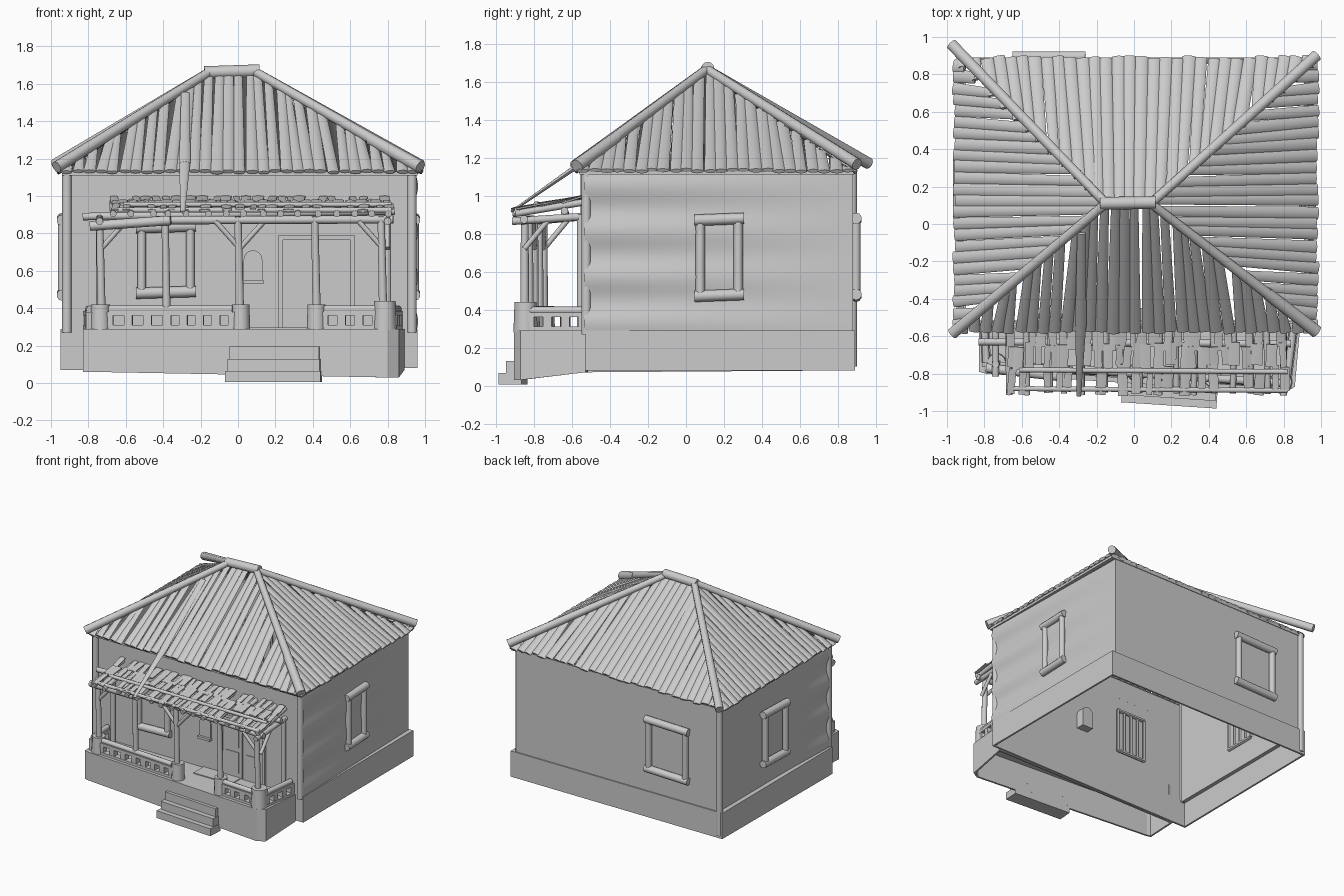
import bpy, bmesh, math, random
from mathutils import Vector as V, Matrix

if "Cube" in bpy.data.objects:
    bpy.data.objects.remove(bpy.data.objects["Cube"])
random.seed(4)
rnd = random.uniform


def finish(name, bm, smooth=True):
    me = bpy.data.meshes.new(name)
    bm.to_mesh(me)
    bm.free()
    ob = bpy.data.objects.new(name, me)
    bpy.context.collection.objects.link(ob)
    if smooth:
        bpy.ops.object.select_all(action='DESELECT')
        ob.select_set(True)
        bpy.context.view_layer.objects.active = ob
        bpy.ops.object.shade_smooth_by_angle(angle=math.radians(50))
    return ob


def tube(bm, a, b, r, r2=None, flat=1, n=10):
    a, b = V(a), V(b)
    d = b - a
    w = d.normalized()
    s = w.cross(V((0, 0, 1)))
    s = s.normalized() if s.length > .05 else V((1, 0, 0))
    m = Matrix((s, s.cross(w) * flat, w)).transposed().to_4x4()
    m.translation = (a + b) / 2
    bmesh.ops.create_cone(bm, cap_ends=True, segments=n, radius1=r,
                          radius2=r if r2 is None else r2, depth=d.length, matrix=m)


def box(bm, lo, hi, rot=0):
    lo, hi = V(lo), V(hi)
    m = (Matrix.Translation((lo + hi) / 2) @ Matrix.Rotation(rot, 4, 'Z')
         @ Matrix.Diagonal((*(hi - lo), 1)))
    bmesh.ops.create_cube(bm, size=1, matrix=m)


def shell(name, outline, z1, thick, cap=False):
    """Upright band over an outline of (x, y, bottom z), open below."""
    bm = bmesh.new()
    lo = [bm.verts.new(p) for p in outline]
    hi = [bm.verts.new((p[0], p[1], z1)) for p in outline]
    for i in range(len(lo)):
        j = (i + 1) % len(lo)
        bm.faces.new((lo[i], lo[j], hi[j], hi[i]))
    if cap:
        bm.faces.new(hi)
    ob = finish(name, bm, False)
    mod = ob.modifiers.new('thickness', 'SOLIDIFY')
    mod.thickness, mod.offset, mod.use_even_offset = thick, -1, True
    return ob


def fy(x):  # skewed front edge of the porch
    return -.80 - .066 * (x + .8)


# plinths and walls
shell('house_plinth', [(-.95, -.53, .07), (.96, -.53, .08), (.96, .89, .08), (-.95, .89, .08)], .29, .015)
bm = bmesh.new()
for lo, hi in (((-.95, -.53), (-.90, .89)), ((.91, -.53), (.96, .89))):
    box(bm, (*lo, .275), (*hi, .29))
finish('plinth_ledges', bm, False)
shell('porch_plinth', [(-.83, -.53, .07), (-.83, -.79, .06), (-.79, fy(-.79), .06), (.80, fy(.8), .03),
                       (.86, -.87, .03), (.89, -.53, .07)], .29, .015, True)
shell('walls', [(-.91, -.53, .27), (.92, -.53, .27), (.92, .88, .27), (-.91, .88, .27)], 1.115, .012)

# uneven plaster on the side walls, fading to the back
for side, name in ((1, 'right_plaster'), (-1, 'left_plaster')):
    bm = bmesh.new()
    g = []
    for i in range(33):
        row = []
        for j in range(11):
            y, z = -.535 + 1.415 * j / 10, .29 + .82 * i / 32
            fade = max(0, 1 - j / 10)
            wave = .5 + .5 * math.sin((z - .29) * 26 + .6)
            bulge = (.016 + .024 * wave) * fade if side > 0 else .025 * wave * max(0, 1 - j / 4)
            row.append(bm.verts.new((side * ((.923 if side > 0 else .913) + bulge), y, z)))
        g.append(row)
    for i in range(32):
        for j in range(10):
            q = (g[i][j], g[i][j + 1], g[i + 1][j + 1], g[i + 1][j])
            bm.faces.new(q if side > 0 else q[::-1])
    finish(name, bm)

# corner posts
bm = bmesh.new()
for x, y, z0 in ((-.915, -.53, .27), (.93, -.525, .27), (-.915, .875, .1)):
    tube(bm, (x, y, z0), (x, y, 1.13), .026)
finish('corner_posts', bm)


# windows: log surround outside the plaster, inner frame and bars inside
def window(name, c, u, n, hw, z0=.47, z1=.87):
    bm = bmesh.new()
    c, u, n = V(c), V(u), V(n)
    up = V((0, 0, 1))
    o = c + n * .015
    for z in (z0, z1):
        tube(bm, o - u * (hw + .03) + up * z, o + u * (hw + .03) + up * (z + .01), .03)
    for s in (-1, 1):
        tube(bm, o + u * hw * s + up * z0, o + u * hw * s + up * z1, .024)
    q = c - n * .035
    for k in range(5):
        p = q + u * hw * (-1 + .5 * k)
        tube(bm, p + up * z0, p + up * z1, .012, n=6)
    for z in (z0, z1):
        tube(bm, q - u * hw + up * z, q + u * hw + up * z, .015, n=6)
    finish(name, bm)


window('front_window', (-.385, -.53, 0), (1, 0, 0), (0, -1, 0), .13, .48, .83)
window('back_window', (-.455, .88, 0), (1, 0, 0), (0, 1, 0), .165)
window('left_window', (-.925, .19, 0), (0, 1, 0), (-1, 0, 0), .13)
window('right_window', (.93, .175, 0), (0, 1, 0), (1, 0, 0), .10)

# double door with panels and threshold
bm = bmesh.new()
for lo, hi in (((.215, .29), (.24, .78)), ((.60, .29), (.625, .78)), ((.215, .765), (.625, .79))):
    box(bm, (lo[0], -.55, lo[1]), (hi[0], -.52, hi[1]))
for x0, x1 in ((.24, .415), (.425, .60)):
    box(bm, (x0, -.538, .29), (x1, -.525, .77))
    for z0, z1 in ((.33, .50), (.54, .73)):
        box(bm, (x0 + .03, -.543, z0), (x1 - .03, -.53, z1))
box(bm, (.06, -.66, .285), (.40, -.52, .297))
finish('double_door', bm, False)

# arched niche beside the door
bm = bmesh.new()
pts = [(.03, .54), (.13, .54)] + [(.08 + .05 * math.cos(a * math.pi / 8), .66 + .05 * math.sin(a * math.pi / 8)) for a in range(9)]
f = bm.faces.new([bm.verts.new((x, -.54, z)) for x, z in pts])
new = bmesh.ops.extrude_face_region(bm, geom=[f])['geom']
bmesh.ops.translate(bm, vec=(0, .09, 0), verts=[v for v in new if isinstance(v, bmesh.types.BMVert)])
box(bm, (.025, -.56, .53), (.135, -.53, .55))
finish('arched_niche', bm)

# front steps, skewed like the porch edge
bm = bmesh.new()
for k in range(3):
    box(bm, (-.065 + .01 * k, -.97 + .04 * k, .005 + .06 * k), (.445 - .005 * k, -.85, .065 + .065 * k), -.066)
finish('front_steps', bm, False)

# porch pillars
bm = bmesh.new()
for x, w, h in ((-.735, .05, .42), (.015, .046, .42), (.42, .048, .42), (.785, .058, .44)):
    tube(bm, (x, fy(x) + .06, .28), (x, fy(x) + .06, h), w * 1.1, w, n=12)
finish('porch_pillars', bm)

# railings with square openings
bm = bmesh.new()


def railing(a, b):
    a, b = V((*a, 0)), V((*b, 0))
    d = b - a
    ang = math.atan2(d.y, d.x)

    def bar(c, length, z0, z1, t):
        h = V((length / 2, t, 0))
        box(bm, c - h + V((0, 0, z0)), c + h + V((0, 0, z1)), ang)
    mid = (a + b) / 2
    bar(mid, d.length, .36, .385, .025)
    bar(mid, d.length, .28, .31, .025)
    tube(bm, a + V((0, 0, .395)), b + V((0, 0, .395)), .02)
    n = max(2, round(d.length / .1))
    for k in range(n + 1):
        bar(a + d * k / n, .045, .29, .38, .023)


for x0, x1 in ((-.69, -.38), (-.38, -.03), (.46, .74)):
    railing((x0, fy(x0) + .05), (x1, fy(x1) + .05))
railing((.82, -.82), (.855, -.54))
railing((-.79, -.74), (-.80, -.54))
finish('porch_railings', bm)

# porch posts, beams and braces
bm = bmesh.new()
for x, z0 in ((-.73, .4), (-.38, .27), (.01, .4), (.42, .4), (.775, .42)):
    tube(bm, (x, fy(x) + .055, z0), (x - .01, fy(x) + .055, .89), .023, .02)
for x in (-.74, .80):
    tube(bm, (x, -.555, .29), (x, -.555, .9), .02)
    tube(bm, (x, fy(x) - .01, .865), (x, -.53, .89), .02)
    tube(bm, (x, fy(x) + .055, .72), (x, fy(x) + .18, .87), .014)
tube(bm, (-.79, -.77, .84), (-.36, -.82, .87), .026)
tube(bm, (-.45, fy(-.45) + .055, .87), (.83, fy(.83) + .055, .875), .022)
tube(bm, (-.83, -.63, .89), (.84, -.64, .92), .02)
for x, s in ((-.73, 1), (.01, -1), (.01, 1), (.775, -1)):
    tube(bm, (x, fy(x) + .055, .72), (x + s * .13, fy(x) + .05, .865), .014)
finish('porch_frame', bm)

# porch roof: rafters, purlins and two broken rows of boards
bm = bmesh.new()
for k in range(16):
    x = -.66 + .098 * k + rnd(-.015, .015)
    tube(bm, (x, -.915 + rnd(0, .02), .905), (x + rnd(-.01, .01), -.52, .968), .018)
for y, z in ((-.88, .925), (-.78, .955)):
    tube(bm, (-.65 + rnd(0, .06), y, z), (.82, y - .01, z), .014)
finish('porch_rafters', bm)
bm = bmesh.new()
for y0, y1, z0, z1 in ((-.92, -.76, .925, .955), (-.78, -.64, .95, .975), (-.68, -.53, .965, .995)):
    x = -.66
    while x < .82:
        w = rnd(.018, .036)
        if random.random() > .12:
            tube(bm, (x, y0 + rnd(0, .03), z0 + rnd(-.005, .008)), (x + rnd(-.012, .012), y1 + rnd(-.02, .01), z1), w, flat=.25, n=6)
        x += w * 2 + (rnd(.005, .03) if y0 < -.9 else rnd(-.004, .006))
finish('porch_roof_boards', bm)


# main hip roof slats, clipped by the hip lines
def slope(name, e0, e1, r0, r1, n, fill, taper, k=.15):
    bm = bmesh.new()
    e0, e1, r0, r1 = V(e0), V(e1), V(r0), V(r1)
    U = (e1 - e0).normalized()
    L = (e1 - e0).length
    a, b = (r0 - e0).dot(U), (r1 - e0).dot(U)
    m = (a + b) / 2
    H = (r0 - e0) - U * a
    for i in range(n):
        u = L * (i + .5) / n + rnd(-.006, .006)
        kk = k + rnd(-.05, .07)
        t = u / (a - (m - u) * kk) if u < m else (L - u) / (L - b + (m - u) * kk)
        t = max(.04, min(t, 1))
        top = e0 + U * (u + (m - u) * kk * t) + H * t
        w = L / n * rnd(fill - .05, fill + .05)
        tube(bm, e0 + U * u - H * rnd(0, .02), top, w, w * rnd(taper - .15, taper + .1), flat=.35, n=8)
    return finish(name, bm)


FL, FR, BR, BL = (-.95, -.57, 1.135), (.97, -.57, 1.135), (.97, .88, 1.135), (-.95, .88, 1.135)
PL, PR = (-.15, .11, 1.65), (.09, .11, 1.65)
slope('roof_front', FL, FR, PL, PR, 31, .53, .75)
slope('roof_right', FR, BR, PR, PR, 24, .56, .85)
slope('roof_back', BR, BL, PR, PL, 30, .56, .9)
slope('roof_left', BL, FL, PL, PL, 24, .56, .85)

# thin wall plate under the eaves
shell('wall_plate', [(-.94, -.56, 1.11), (.96, -.56, 1.11), (.96, .885, 1.11), (-.94, .885, 1.11)], 1.13, .03)

# fallen roof slat resting on the porch edge
bm = bmesh.new()
tube(bm, (-.28, -.05, 1.55), (-.285, -.55, 1.175), .024, .03, flat=.4, n=8)
tube(bm, (-.285, -.53, 1.185), (-.295, -.92, .915), .03, .012, flat=.5, n=8)
finish('fallen_slat', bm)

# hip and ridge logs
bm = bmesh.new()
for a, b in (((-.97, -.585, 1.155), PL), ((.975, -.575, 1.155), PR), ((.975, .90, 1.165), PR), ((-.975, .96, 1.17), PL)):
    tube(bm, a, V(b) + V((0, 0, .015)), .032, .025)
a, b = V((.975, -.575, 1.155)), V(PR)
tube(bm, a, a.lerp(b, .3), .036, .034)
tube(bm, (-.18, .11, 1.66), (.115, .115, 1.67), .034, n=12)
finish('hip_and_ridge_logs', bm)
